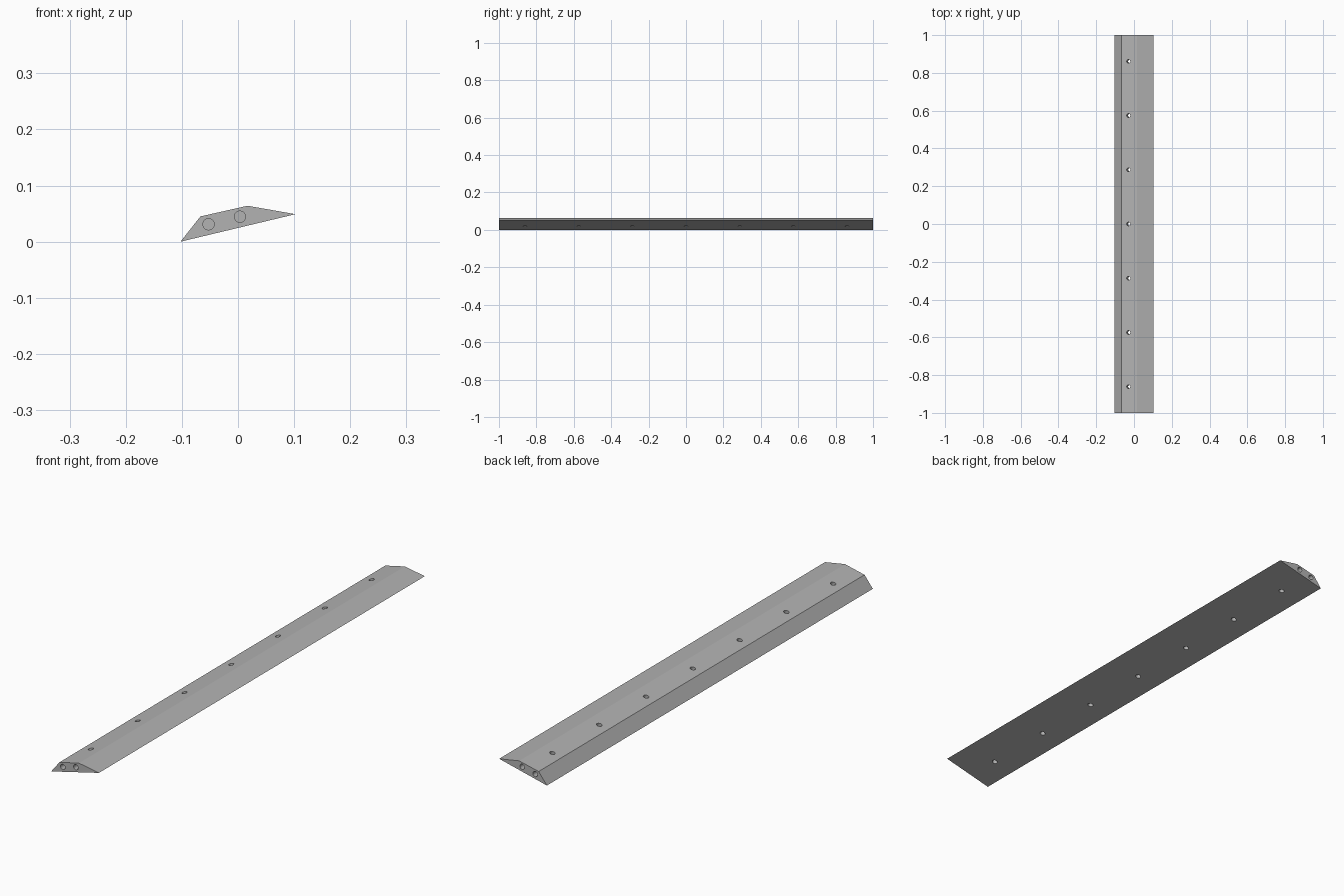
import bpy
import bmesh
from math import atan2
from mathutils import Matrix, Vector

if "Cube" in bpy.data.objects:
    bpy.data.objects.remove(bpy.data.objects["Cube"], do_unlink=True)

HALF = 1.0          # half the bar length
BORE_R = 0.01       # radius of every hole
BORE_DEPTH = 0.1    # depth of the blind end holes
PITCH = 0.287       # spacing of the through holes
PROFILE = [(-0.1025, 0.0), (0.1025, 0.049), (0.017, 0.064), (-0.067, 0.045)]

steel = bpy.data.materials.new("grey steel")
steel.use_nodes = True
grey = (0.45, 0.45, 0.45, 1)
steel.diffuse_color = grey
steel.node_tree.nodes["Principled BSDF"].inputs["Base Color"].default_value = grey


def make_object(name, bm):
    bmesh.ops.recalc_face_normals(bm, faces=bm.faces)
    mesh = bpy.data.meshes.new(name)
    bm.to_mesh(mesh)
    bm.free()
    mesh.materials.append(steel)
    obj = bpy.data.objects.new(name, mesh)
    bpy.context.collection.objects.link(obj)
    return obj


def add_bore(bm, centre, axis, length):
    turn = Vector(axis).to_track_quat("Z", "Y").to_matrix().to_4x4()
    bmesh.ops.create_cone(bm, cap_ends=True, segments=32, radius1=BORE_R,
                          radius2=BORE_R, depth=length,
                          matrix=Matrix.Translation(centre) @ turn)


# Blade bar: sloped section extruded along its length
bm = bmesh.new()
section = bm.faces.new([bm.verts.new((x, -HALF, z)) for x, z in PROFILE])
extruded = bmesh.ops.extrude_face_region(bm, geom=[section])
bmesh.ops.translate(bm, vec=(0, 2 * HALF, 0),
                    verts=[v for v in extruded["geom"] if isinstance(v, bmesh.types.BMVert)])
bar = make_object("blade_bar", bm)

# Cutter: row of through holes square to the sloped underside, blind holes in both ends
bm = bmesh.new()
(x0, z0), (x1, z1) = PROFILE[:2]
underside_normal = (z0 - z1, 0, x1 - x0)
for i in range(-3, 4):
    add_bore(bm, (-0.029, i * PITCH, 0.053), underside_normal, 0.2)
for end in (-1, 1):
    for x, z in ((-0.0525, 0.031), (0.0035, 0.0445)):
        add_bore(bm, (x, end * HALF, z), (0, 1, 0), 2 * BORE_DEPTH)
cutter = make_object("hole_cutter", bm)
cutter.hide_render = True

# Cut the holes and bake the result
cut = bar.modifiers.new("holes", "BOOLEAN")
cut.operation = "DIFFERENCE"
cut.solver = "EXACT"
cut.object = cutter
bpy.context.view_layer.update()
baked = bpy.data.meshes.new_from_object(bar.evaluated_get(bpy.context.evaluated_depsgraph_get()))
bar.modifiers.clear()
bar.data = baked
bpy.data.objects.remove(cutter, do_unlink=True)

# Smooth bore walls, crisp bar edges
bpy.ops.object.select_all(action="DESELECT")
bar.select_set(True)
bpy.context.view_layer.objects.active = bar
bpy.ops.object.shade_smooth_by_angle(angle=0.35)
